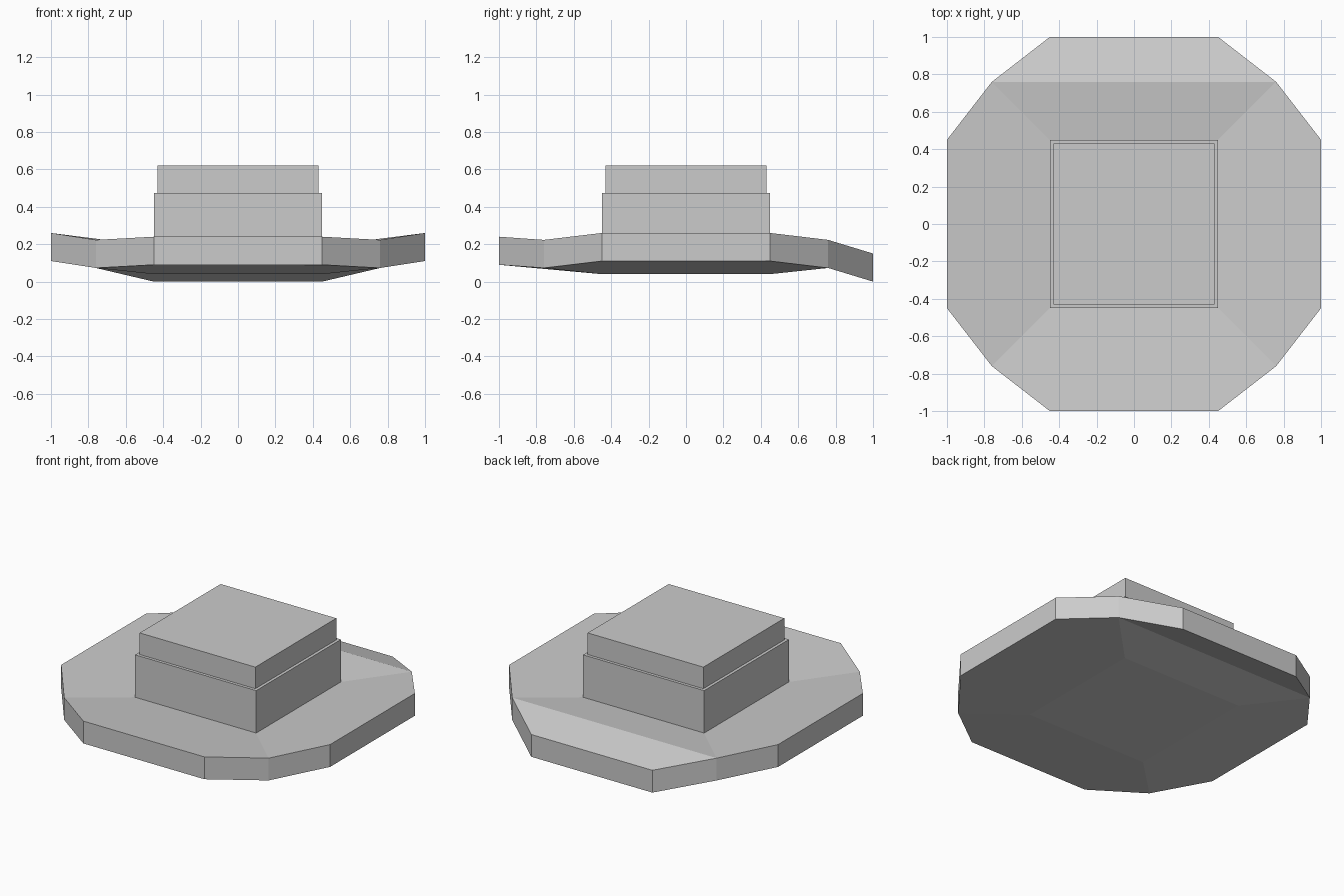
import bpy, bmesh

if "Cube" in bpy.data.objects:
    bpy.data.objects.remove(bpy.data.objects["Cube"])

THICK = 0.15   # brim thickness
INNER = 0.45   # half width of the crown opening
CORNER = 0.76  # half width at the brim's diagonal corners


def finish(bm, name):
    bmesh.ops.recalc_face_normals(bm, faces=bm.faces)
    mesh = bpy.data.meshes.new(name)
    bm.to_mesh(mesh)
    bm.free()
    obj = bpy.data.objects.new(name, mesh)
    bpy.context.collection.objects.link(obj)
    return obj


def block(name, half, z0, z1):
    bm = bmesh.new()
    bmesh.ops.create_cube(bm, size=1)
    for v in bm.verts:
        v.co = (v.co.x * 2 * half, v.co.y * 2 * half, z0 + (v.co.z + 0.5) * (z1 - z0))
    return finish(bm, name)


# Brim: underside as a square centre with four flared sides, extruded upward
bm = bmesh.new()
signs = [(-1, -1), (1, -1), (1, 1), (-1, 1)]
inner = [bm.verts.new((x * INNER, y * INNER, 0.04)) for x, y in signs]
corner = [bm.verts.new((x * CORNER, y * CORNER, 0.073)) for x, y in signs]
bm.faces.new(inner)
edge_heights = [0.09, 0.11, 0.0, 0.11]  # front, right, back, left
for i, z in enumerate(edge_heights):
    j = (i + 1) % 4
    (ax, ay), (bx, by) = signs[i], signs[j]
    if ay == by:
        tips = [bm.verts.new((s * INNER, ay, z)) for s in (ax, bx)]
    else:
        tips = [bm.verts.new((ax, s * INNER, z)) for s in (ay, by)]
    outer = [corner[i], tips[0], tips[1], corner[j]]
    if i == 2:  # the back droops along a crease
        bm.faces.new([inner[i], corner[i], corner[j], inner[j]])
        bm.faces.new(outer)
    else:
        bm.faces.new([inner[i]] + outer + [inner[j]])
under = bm.faces[:]
lifted = bmesh.ops.extrude_face_region(bm, geom=under, use_keep_orig=True)
bmesh.ops.translate(bm, vec=(0, 0, THICK),
                    verts=[g for g in lifted["geom"] if isinstance(g, bmesh.types.BMVert)])
finish(bm, "brim")

# Hat band and the slightly narrower crown above it
block("hat_band", INNER, 0.15, 0.475)
block("crown", 0.43, 0.45, 0.62)
